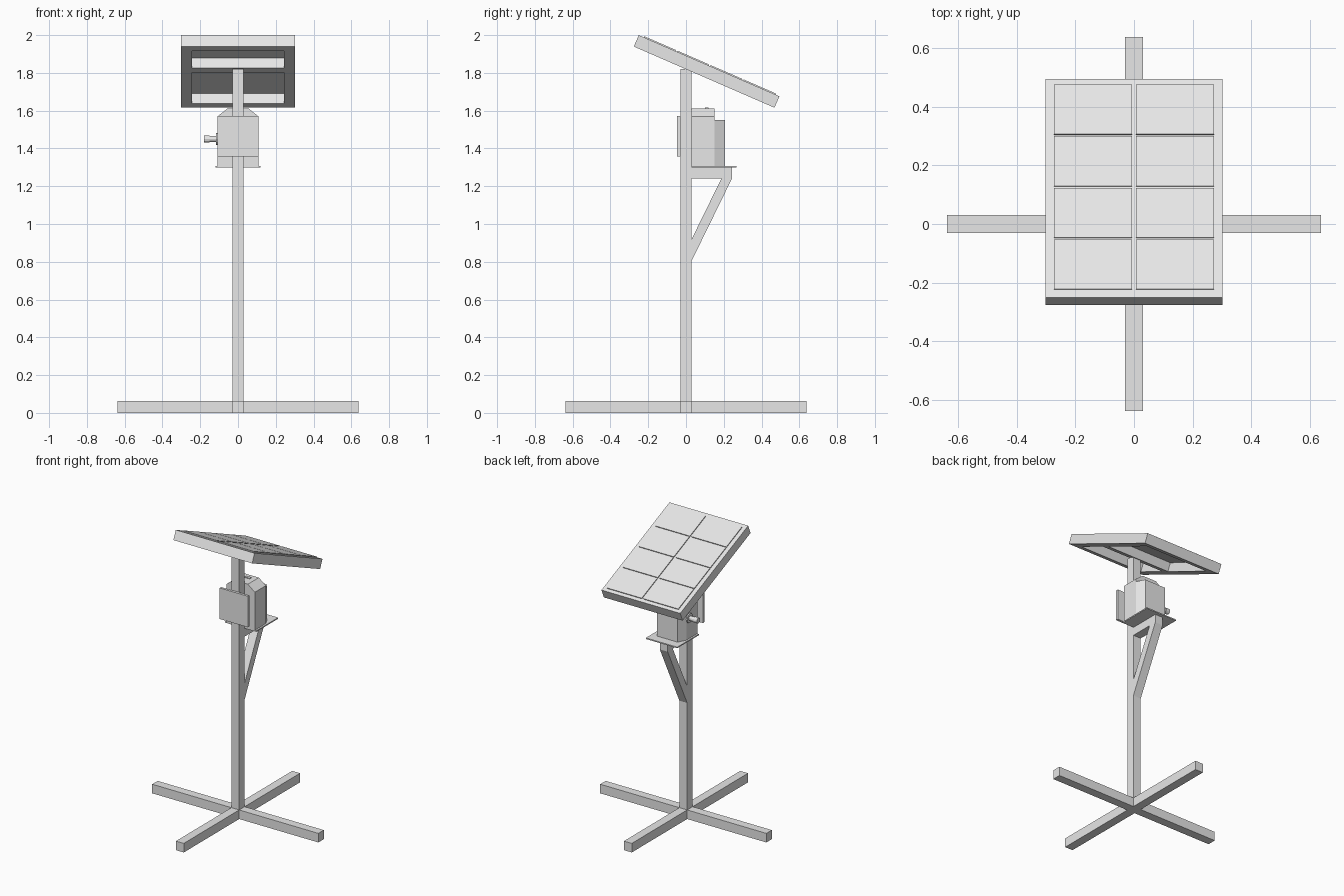
import bpy
import bmesh
import math
from mathutils import Matrix, Vector

old = bpy.data.objects.get("Cube")
if old:
    bpy.data.objects.remove(old, do_unlink=True)

grey = bpy.data.materials.new("light grey metal")
grey.use_nodes = True
grey.diffuse_color = (0.8, 0.8, 0.8, 1)
grey.node_tree.nodes["Principled BSDF"].inputs["Base Color"].default_value = (0.8, 0.8, 0.8, 1)


def finish(name, bm, matrix=None):
    bmesh.ops.recalc_face_normals(bm, faces=bm.faces)
    mesh = bpy.data.meshes.new(name)
    bm.to_mesh(mesh)
    bm.free()
    mesh.materials.append(grey)
    obj = bpy.data.objects.new(name, mesh)
    bpy.context.collection.objects.link(obj)
    if matrix:
        obj.matrix_world = matrix
    return obj


def add_box(bm, xs, ys, zs):
    size = [b - a for a, b in (xs, ys, zs)]
    mid = [(a + b) / 2 for a, b in (xs, ys, zs)]
    bmesh.ops.create_cube(bm, size=1, matrix=Matrix.Translation(mid) @ Matrix.Diagonal((*size, 1)))


def box(name, xs, ys, zs, matrix=None):
    bm = bmesh.new()
    add_box(bm, xs, ys, zs)
    return finish(name, bm, matrix)


def prism(name, profile, to_point, depth):
    """Extrude a flat profile; to_point places a profile pair in space."""
    bm = bmesh.new()
    face = bm.faces.new([bm.verts.new(to_point(*p)) for p in profile])
    out = bmesh.ops.extrude_face_region(bm, geom=[face])
    bmesh.ops.translate(bm, vec=depth, verts=[g for g in out["geom"] if isinstance(g, bmesh.types.BMVert)])
    return finish(name, bm)


def cylinder_x(name, x0, x1, y, z, r, sides=12):
    bm = bmesh.new()
    place = Matrix.Translation(((x0 + x1) / 2, y, z)) @ Matrix.Rotation(math.pi / 2, 4, "Y")
    bmesh.ops.create_cone(bm, cap_ends=True, segments=sides, radius1=r, radius2=r,
                          depth=x1 - x0, matrix=place)
    return finish(name, bm)


# Cross-shaped base and post
W = 0.03
for i, side in enumerate(("left", "back", "right", "front")):
    box(side + "_foot", (W, 0.637), (-W, W), (0, 0.063), Matrix.Rotation(i * math.pi / 2, 4, "Z"))
box("post", (-W, W), (-W, W), (0, 1.82))

# Shelf with its bracket
box("shelf", (-0.12, 0.12), (W, 0.268), (1.299, 1.307))
box("bracket_arm", (-W, W), (W, 0.244), (1.242, 1.299))
prism("bracket_brace", [(W, 0.805), (0.244, 1.242), (0.188, 1.242), (W, 0.92)],
      lambda y, z: (-W, y, z), Vector((2 * W, 0, 0)))

# Equipment case: bevelled-top body and tapered rear cover
prism("case_body", [(-0.108, 1.307), (0.108, 1.307), (0.108, 1.57), (0.055, 1.612),
                    (-0.055, 1.612), (-0.108, 1.57)],
      lambda x, z: (x, W, z), Vector((0, 0.12, 0)))
prism("case_rear_cover", [(-0.108, 0.15), (0.108, 0.15), (0.08, 0.206), (-0.08, 0.206)],
      lambda x, y: (x, y, 1.307), Vector((0, 0, 0.243)))
box("case_top_catch", (-0.02, 0.02), (0.1, 0.12), (1.61, 1.617))
box("front_plate", (-0.108, 0.108), (-0.047, -W), (1.357, 1.572))

# Side connector
cylinder_x("connector_flange", -0.116, -0.107, 0.12, 1.45, 0.032)
cylinder_x("connector_stem", -0.16, -0.115, 0.12, 1.45, 0.016)
cylinder_x("connector_cap", -0.18, -0.15, 0.12, 1.45, 0.019)

# Tilted panel, laid out flat from its upper front edge
tilt = Matrix.Translation((0, -0.25, 2.0)) @ Matrix.Rotation(math.radians(-23.5), 4, "X")
HALF, LENGTH, DEEP, SKIN, RIM = 0.302, 0.812, -0.066, -0.008, 0.058
box("panel_sheet", (-HALF, HALF), (0, LENGTH), (SKIN, 0), tilt)
bm = bmesh.new()
for s in (0, 0.288, LENGTH - RIM):
    inset = RIM if s == 0.288 else 0
    add_box(bm, (-HALF + inset, HALF - inset), (s, s + RIM), (DEEP, SKIN))
for x in (-HALF, HALF - RIM):
    add_box(bm, (x, x + RIM), (RIM, LENGTH - RIM), (DEEP, SKIN))
finish("panel_frame", bm, tilt)

# Raised cells, two columns of four
bm = bmesh.new()
for x in (-0.273, 0.007):
    for row in range(4):
        s = 0.029 + row * 0.1915
        add_box(bm, (x, x + 0.266), (s, s + 0.184), (0, 0.006))
finish("panel_cells", bm, tilt)
